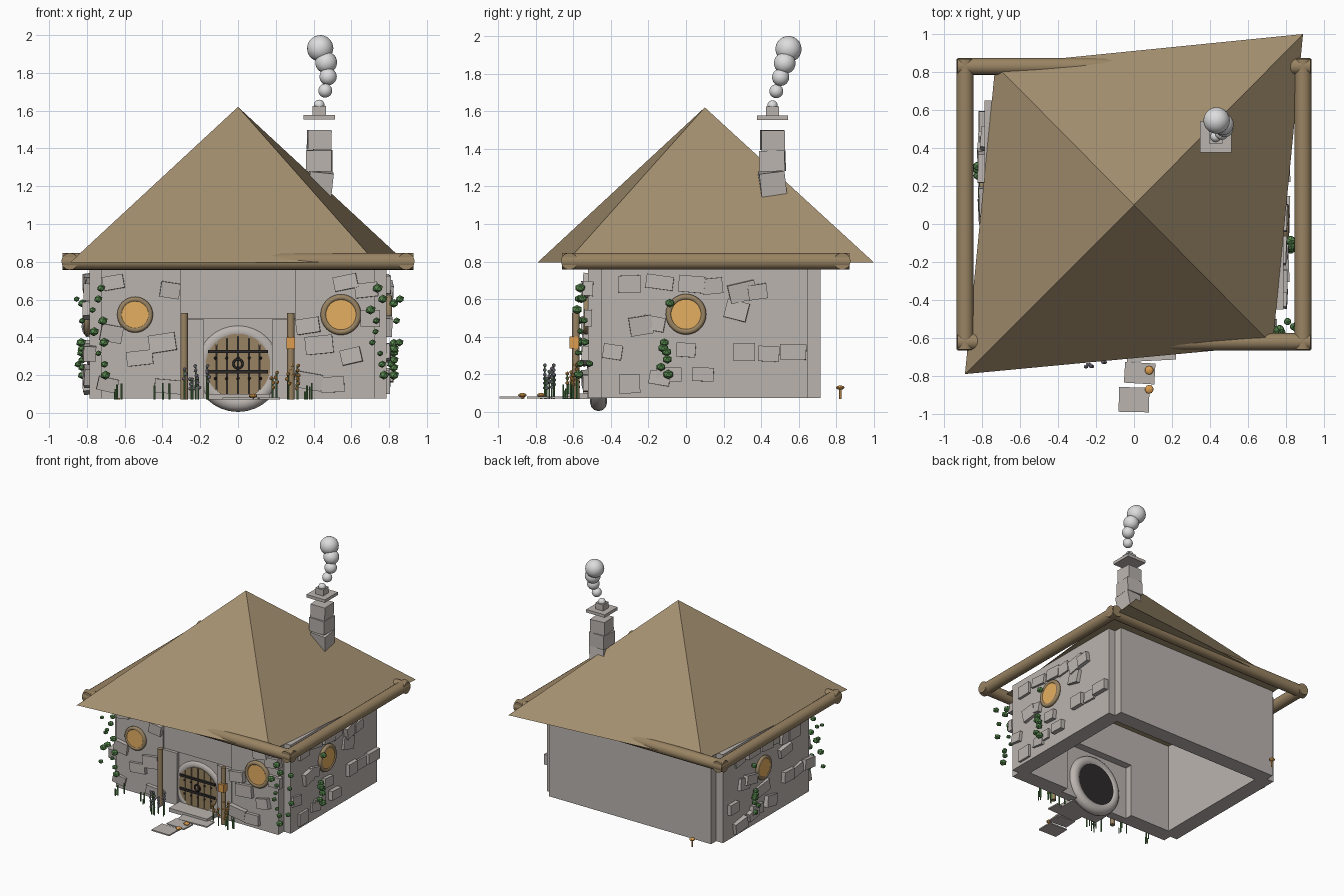
import bpy, bmesh, random
from math import pi, radians, sin, cos, sqrt
from mathutils import Matrix, Vector, Euler

cube = bpy.data.objects.get("Cube")
if cube:
    bpy.data.objects.remove(cube, do_unlink=True)
rng = random.Random(4)


def material(name, r, g, b):
    m = bpy.data.materials.new(name)
    m.use_nodes = True
    m.diffuse_color = (r, g, b, 1)
    m.node_tree.nodes["Principled BSDF"].inputs["Base Color"].default_value = (r, g, b, 1)
    return m


STONE = material("grey stone", .495, .457, .43)
THATCH = material("straw brown", .37, .275, .16)
WOOD = material("log brown", .32, .23, .125)
GLASS = material("amber glass", .78, .43, .12)
LEAF = material("leaf green", .10, .26, .08)
IRON = material("dark iron", .025, .022, .022)
LILAC = material("lilac petal", .36, .32, .42)
ORANGE = material("orange cap", .72, .34, .08)
SMOKE = material("pale smoke", .72, .72, .73)


# Helpers: every shape is added to a bmesh, then finished as one named part
def place(loc, size=(1, 1, 1), rot=(0, 0, 0)):
    return Matrix.LocRotScale(Vector(loc), Euler(rot), Vector(size))


def box(bm, loc, size, rot=(0, 0, 0)):
    bmesh.ops.create_cube(bm, size=1, matrix=place(loc, size, rot))


def block(bm, x0, x1, y0, y1, z0, z1):
    box(bm, ((x0 + x1) / 2, (y0 + y1) / 2, (z0 + z1) / 2), (x1 - x0, y1 - y0, z1 - z0))


def rod(bm, start, end, r, sides=16):
    a, b = Vector(start), Vector(end)
    turn = (b - a).to_track_quat('Z', 'Y').to_matrix().to_4x4()
    bmesh.ops.create_cone(bm, cap_ends=True, segments=sides, radius1=r, radius2=r,
                          depth=(b - a).length, matrix=Matrix.Translation((a + b) / 2) @ turn)


def ball(bm, loc, r, flat=1, detail=1):
    bmesh.ops.create_icosphere(bm, subdivisions=detail, radius=r, matrix=place(loc, (1, 1, flat)))


def prism(bm, pts, y0, y1):
    face = bm.faces.new([bm.verts.new((x, y0, z)) for x, z in pts])
    out = bmesh.ops.extrude_face_region(bm, geom=[face])["geom"]
    bmesh.ops.translate(bm, vec=(0, y1 - y0, 0),
                        verts=[v for v in out if isinstance(v, bmesh.types.BMVert)])


def finish(bm, name, mat, smooth=False):
    bmesh.ops.recalc_face_normals(bm, faces=bm.faces)
    me = bpy.data.meshes.new(name)
    bm.to_mesh(me)
    bm.free()
    ob = bpy.data.objects.new(name, me)
    bpy.context.collection.objects.link(ob)
    me.materials.append(mat)
    if smooth:
        for p in me.polygons:
            p.use_smooth = len(p.vertices) < 5


def ring(name, loc, major, minor, mat, rot):
    bpy.ops.mesh.primitive_torus_add(location=loc, rotation=rot, major_radius=major, minor_radius=minor,
                                     major_segments=32, minor_segments=12)
    ob = bpy.context.object
    ob.name = name
    ob.data.materials.append(mat)
    bpy.ops.object.shade_smooth()


# Thick hollow walls with notched corners, lintel and door jambs
bm = bmesh.new()
block(bm, -.725, .725, .59, .715, .075, .79)
for s in (-1, 1):
    box(bm, (s * .724, .1, .4325), (.125, 1.1, .715))
    box(bm, (s * .515, -.4575, .4325), (.42, .125, .715))
    box(bm, (s * .245, -.49, .285), (.13, .07, .42))
block(bm, -.31, .31, -.51, -.395, .5, .79)
finish(bm, "walls", STONE)

# Panel around the round doorway
bm = bmesh.new()
for s in (-1, 1):
    arc = [radians(-60 + 150 * i / 14) for i in range(15)]
    prism(bm, [(0, .5), (s * .31, .5), (s * .31, .075)]
          + [(s * .19 * cos(a), .24 + .19 * sin(a)) for a in arc], -.495, -.455)
finish(bm, "door_panel", STONE)


# Irregular facing stones
def facing(name, spots, to_wall):
    bm = bmesh.new()
    for u, z in spots:
        w, h = rng.uniform(.1, .15), rng.uniform(.07, .1)
        depth = rng.uniform(.03, .07)
        loc, size, tilt = to_wall(u, z, w, h, depth, rng.uniform(-.25, .25))
        box(bm, loc, size, tilt)
    finish(bm, name, STONE)


front_spots = [(-.66, .69), (-.36, .65), (-.52, .29), (-.69, .15), (-.4, .37), (-.67, .42), (-.37, .14),
               (.57, .69), (.43, .36), (.37, .17), (.5, .15), (.6, .3), (.7, .5), (.37, .46), (.68, .65)]
side_spots = [(-.3, .68), (-.14, .69), (.03, .68), (.14, .67), (.3, .64), (.38, .64), (-.24, .46),
              (-.17, .47), (.27, .54), (0, .33), (.09, .2), (-.14, .18), (-.09, .2), (-.3, .15),
              (.57, .32), (.44, .31), (.31, .32), (-.39, .32)]
facing("front_stones", front_spots,
       lambda u, z, w, h, d, t: ((u, -.52, z), (w, d, h), (t * .3, t, t * .3)))
facing("left_stones", side_spots,
       lambda u, z, w, h, d, t: ((.787, u, z), (d, w, h), (t, t * .3, t * .3)))
facing("right_stones", side_spots,
       lambda u, z, w, h, d, t: ((-.787, .15 - u, z), (d, w, h), (t, t * .3, t * .3)))

# Skewed pyramid roof
bm = bmesh.new()
eaves = [bm.verts.new((x, y, .795)) for x, y in ((-.89, -.79), (.73, -.638), (.89, 1), (-.73, .838))]
peak = bm.verts.new((0, .1, 1.62))
bm.faces.new(eaves)
for i in range(4):
    bm.faces.new((eaves[i], eaves[(i + 1) % 4], peak))
finish(bm, "roof", THATCH)

# Eave logs
bm = bmesh.new()
for y in (-.62, .83):
    rod(bm, (-.93, y, .802), (.93, y, .802), .045)
for x in (-.89, .89):
    rod(bm, (x, -.66, .802), (x, .87, .802), .045)
finish(bm, "eave_logs", WOOD, True)

# Chimney of stacked blocks with a raised cap
bm = bmesh.new()
box(bm, (.43, .46, 1.445), (.125, .125, .105), (0, .02, .05))
box(bm, (.43, .46, 1.335), (.135, .135, .11), (.02, 0, -.04))
box(bm, (.435, .46, 1.215), (.125, .135, .13), (.12, .1, .06))
box(bm, (.43, .46, 1.564), (.165, .165, .024))
box(bm, (.43, .46, 1.6), (.07, .07, .05))
finish(bm, "chimney", STONE)

bm = bmesh.new()
for x, y, z, r in ((.43, .46, 1.63, .028), (.462, .48, 1.706, .037), (.477, .503, 1.78, .046),
                   (.467, .525, 1.855, .058), (.435, .545, 1.93, .07)):
    ball(bm, (x, y, z), r, detail=3)
finish(bm, "smoke_puffs", SMOKE, True)


# Round windows
def window(name, loc, r, axis):
    bm = bmesh.new()
    off = Vector(axis)
    rod(bm, Vector(loc) - off * .03, Vector(loc) + off * .01, r * .8, 32)
    finish(bm, name + "_glass", GLASS)
    ring(name + "_frame", loc, r * .85, r * .15, WOOD, off.to_track_quat('Z', 'Y').to_euler())


window("front_right_window", (-.545, -.53, .52), .095, (0, -1, 0))
window("front_left_window", (.545, -.53, .52), .108, (0, -1, 0))
window("left_window", (.8, 0, .52), .108, (1, 0, 0))
window("right_window", (-.8, .15, .5), .095, (-1, 0, 0))

# Round door: dark backing, planks, straps, rivets and knocker
ring("door_surround", (0, -.465, .24), .19, .045, STONE, (pi / 2, 0, 0))
bm = bmesh.new()
rod(bm, (0, -.43, .245), (0, -.5, .245), .17, 32)
for z in (.217, .325):
    block(bm, -.158, .158, -.523, -.508, z - .009, z + .009)
    for i in range(5):
        ball(bm, (-.12 + i * .06, -.514, z - .035), .009)
finish(bm, "door_ironwork", IRON)
ring("door_knocker", (0, -.52, .26), .024, .006, IRON, (pi / 2, 0, 0))

bm = bmesh.new()
radius = .172
wide = radius / 3
for i in range(6):
    left = -radius + i * wide + .003
    xs = [left + (wide - .006) * k / 5 for k in range(6)]
    hs = [sqrt(max(radius ** 2 - x * x, .0001)) for x in xs]
    prism(bm, [(x, .247 + h) for x, h in zip(xs, hs)]
          + [(x, .247 - h) for x, h in reversed(list(zip(xs, hs)))], -.512, -.49)
finish(bm, "door_planks", WOOD)

# Porch posts and lantern
bm = bmesh.new()
for x in (-.285, .28):
    rod(bm, (x, -.585, .07), (x, -.585, .53), .02, 12)
finish(bm, "porch_posts", WOOD, True)
bm = bmesh.new()
box(bm, (.28, -.595, .37), (.046, .05, .062))
finish(bm, "lantern", ORANGE)

# Doorstep and path slabs
bm = bmesh.new()
box(bm, (0, -.57, .085), (.34, .14, .03))
box(bm, (.09, -.67, .077), (.26, .1, .01), (0, 0, .05))
box(bm, (.03, -.785, .077), (.16, .11, .01), (0, 0, -.06))
box(bm, (0, -.925, .077), (.16, .13, .01), (0, 0, -.02))
finish(bm, "path_slabs", STONE)

# Climbing ivy near the front corners and beside the side windows
bm = bmesh.new()
for s, side_y in ((-1, .28), (1, -.11)):
    for i in range(9):
        z = .2 + .46 * i / 8
        ball(bm, (s * rng.uniform(.7, .78), rng.uniform(-.58, -.55), z), rng.uniform(.017, .03), .85)
        if i % 2:
            ball(bm, (s * rng.uniform(.8, .86), rng.uniform(-.56, -.5), z), rng.uniform(.017, .03), .85)
    for z in (.2, .24, .28, .32, .34, .37, .58):
        ball(bm, (s * .825, side_y + rng.uniform(-.03, .03), z), rng.uniform(.02, .03), .85)
finish(bm, "ivy", LEAF)

# Flowers along the front: stems with lilac or orange blossoms
stems, lilac, orange = bmesh.new(), bmesh.new(), bmesh.new()
for centre in (-.63, -.41, -.25, -.18, .23, .28, .38):
    tall = abs(centre) < .3
    for i in range(4):
        x = centre + rng.uniform(-.05, .05)
        y = rng.uniform(-.76, -.7) if tall and centre < 0 else rng.uniform(-.66, -.57)
        top = rng.uniform(.17, .26) if tall else rng.uniform(.11, .16)
        rod(stems, (x, y, .07), (x, y, top), .005, 5)
        if tall:
            for k in range(3):
                ball(lilac if centre < 0 else orange, (x + rng.uniform(-.008, .008), y, top - k * .025), .011)
finish(stems, "flower_stems", LEAF)
finish(lilac, "lilac_blossoms", LILAC)

# Mushrooms
for x, y, z in ((.08, -.87, .09), (.08, -.77, .09), (-.63, .82, .13)):
    rod(orange, (x, y, .07), (x, y, z), .006, 6)
    ball(orange, (x, y, z), .023, .5, 2)
finish(orange, "mushrooms_and_blossoms", ORANGE)
